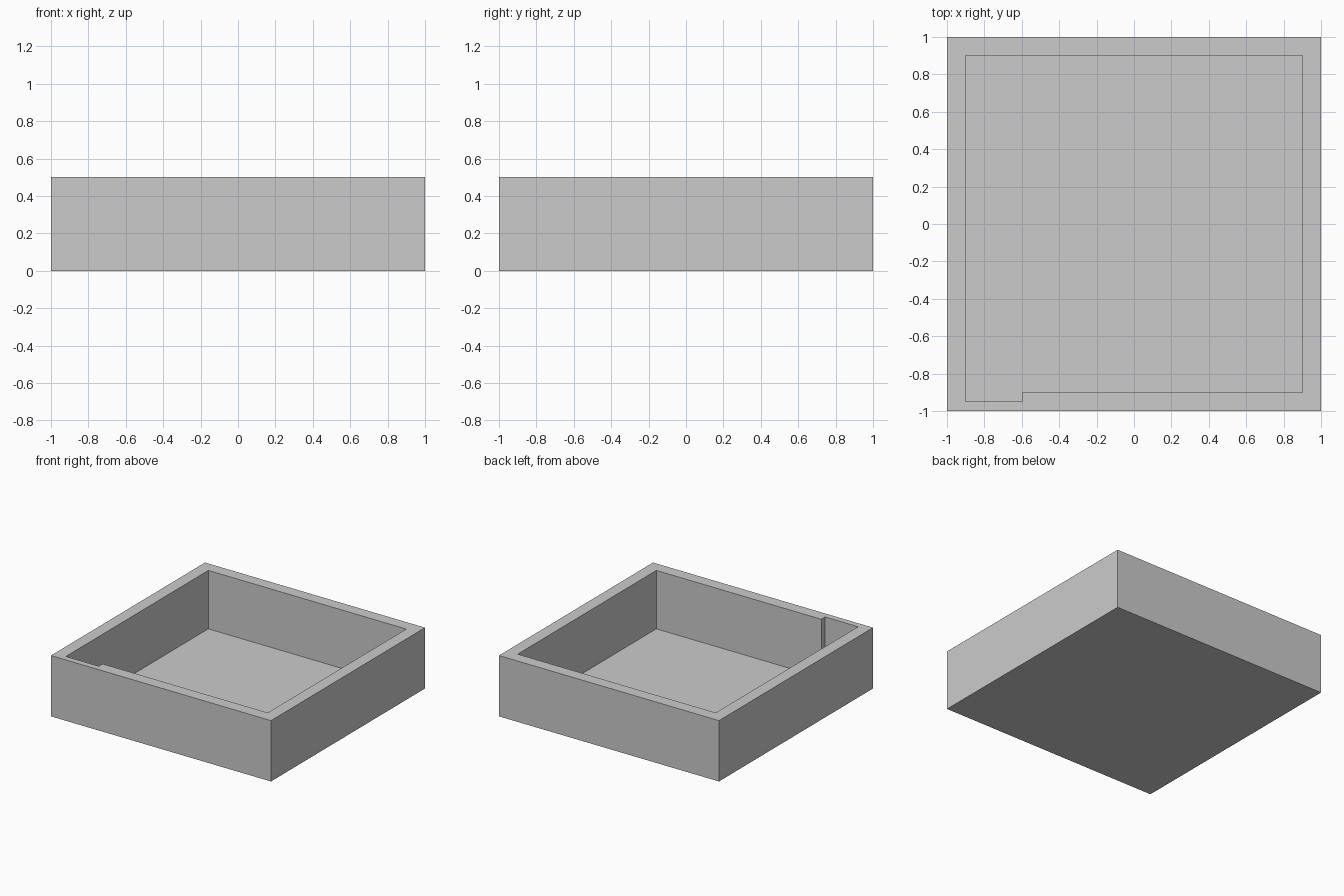
import bpy
import bmesh

if "Cube" in bpy.data.objects:
    bpy.data.objects.remove(bpy.data.objects["Cube"])

HEIGHT, FLOOR = 0.5, 0.02


def prism(bm, outline, z):
    """Add a ring of vertices for an outline at height z."""
    return [bm.verts.new((x, y, z)) for x, y in outline]


def side_faces(bm, low, high):
    """Join two matching rings with quads."""
    for i in range(len(low)):
        j = (i + 1) % len(low)
        bm.faces.new((low[i], low[j], high[j], high[i]))


# Outer square and inner outline with the shallow notch in the front wall;
# the extra outer points line up with the inner ones so the rim is all quads
outer = [(-1, -1), (-0.6, -1), (-0.6, -1), (1, -1), (1, 1), (-1, 1)]
inner = [(-0.9, -0.95), (-0.6, -0.95), (-0.6, -0.9), (0.9, -0.9), (0.9, 0.9), (-0.9, 0.9)]
square = [outer[i] for i in (0, 3, 4, 5)]

bm = bmesh.new()
# Outer walls and underside
base = prism(bm, square, 0)
top = prism(bm, square, HEIGHT)
bm.faces.new(base[::-1])
side_faces(bm, base, top)

# Inner walls and floor
floor = prism(bm, inner, FLOOR)
lip = prism(bm, inner, HEIGHT)
bm.faces.new(floor)
side_faces(bm, lip, floor)

# Flat rim between the outer and inner edges
bm.faces.new((top[0], top[1], lip[3], lip[2], lip[1], lip[0]))
bm.faces.new((top[1], top[2], lip[4], lip[3]))
bm.faces.new((top[2], top[3], lip[5], lip[4]))
bm.faces.new((top[3], top[0], lip[0], lip[5]))
bmesh.ops.recalc_face_normals(bm, faces=bm.faces[:])

mesh = bpy.data.meshes.new("open_tray")
bm.to_mesh(mesh)
bm.free()
tray = bpy.data.objects.new("open_tray", mesh)
bpy.context.collection.objects.link(tray)
